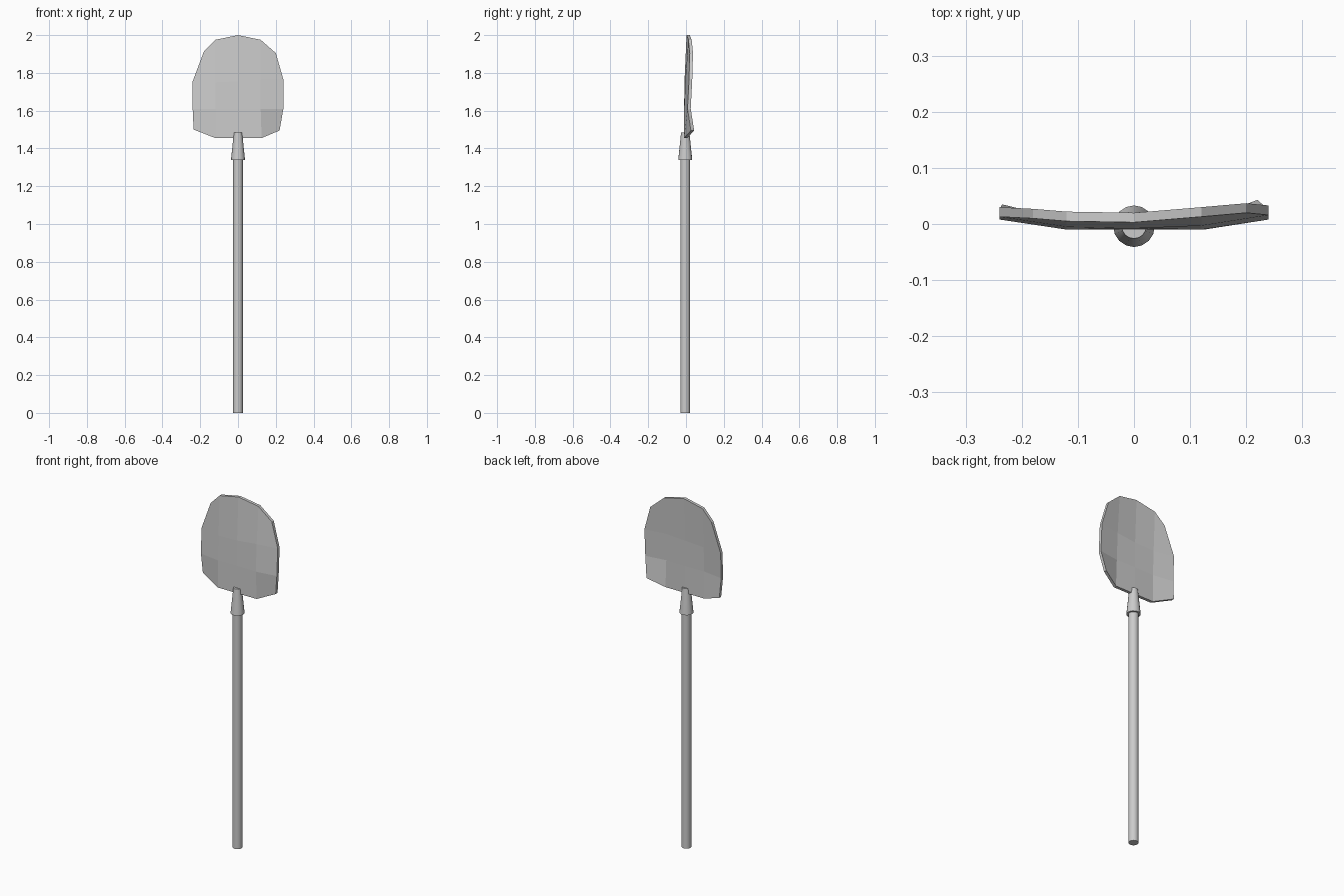
import bpy
import bmesh

default_cube = bpy.data.objects.get("Cube")
if default_cube:
    bpy.data.objects.remove(default_cube, do_unlink=True)


def make_material(name, colour):
    material = bpy.data.materials.new(name)
    material.use_nodes = True
    material.diffuse_color = colour
    shader = next(node for node in material.node_tree.nodes if node.type == "BSDF_PRINCIPLED")
    shader.inputs["Base Color"].default_value = colour
    return material


grey = make_material("plain grey", (0.6, 0.6, 0.6, 1))


def round_part(name, bottom, top, lower_radius, upper_radius):
    """Upright round part sharing the axis of the shaft."""
    bpy.ops.mesh.primitive_cone_add(
        vertices=16, radius1=lower_radius, radius2=upper_radius,
        depth=top - bottom, location=(0, -0.004, (bottom + top) / 2))
    part = bpy.context.object
    part.name = name
    part.data.materials.append(grey)
    bpy.ops.object.shade_smooth_by_angle()
    return part


# Shaft and the tapered socket that grips the blade
round_part("shaft", 0, 1.34, 0.026, 0.026)
round_part("socket", 1.34, 1.485, 0.037, 0.022)

# Dished blade: front sheet as rows of (x, y, z), bottom to top
blade_rows = [
    [(-0.235, 0.018, 1.5), (-0.12, -0.01, 1.455), (0, -0.01, 1.455), (0.125, -0.01, 1.455), (0.22, 0.026, 1.495)],
    [(-0.24, 0.008, 1.61), (-0.12, -0.01, 1.61), (0, -0.008, 1.61), (0.12, -0.01, 1.61), (0.24, 0.008, 1.61)],
    [(-0.24, 0.013, 1.755), (-0.12, -0.005, 1.75), (0, -0.008, 1.755), (0.12, -0.003, 1.765), (0.24, 0.016, 1.765)],
    [(-0.18, 0.01, 1.915), (-0.12, 0.005, 1.975), (0, 0.003, 2), (0.12, 0.013, 1.975), (0.2, 0.02, 1.905)],
]
bm = bmesh.new()
grid = [[bm.verts.new(point) for point in row] for row in blade_rows]
for lower, upper in zip(grid, grid[1:]):
    for i in range(len(lower) - 1):
        bm.faces.new((lower[i], lower[i + 1], upper[i + 1], upper[i]))

# Give the sheet its thickness towards the back
result = bmesh.ops.extrude_face_region(bm, geom=bm.faces[:], use_keep_orig=True)
back = [item for item in result["geom"] if isinstance(item, bmesh.types.BMVert)]
bmesh.ops.translate(bm, verts=back, vec=(0, 0.017, 0))
bmesh.ops.recalc_face_normals(bm, faces=bm.faces[:])
mesh = bpy.data.meshes.new("blade")
bm.to_mesh(mesh)
bm.free()
mesh.materials.append(grey)
blade = bpy.data.objects.new("blade", mesh)
bpy.context.collection.objects.link(blade)
